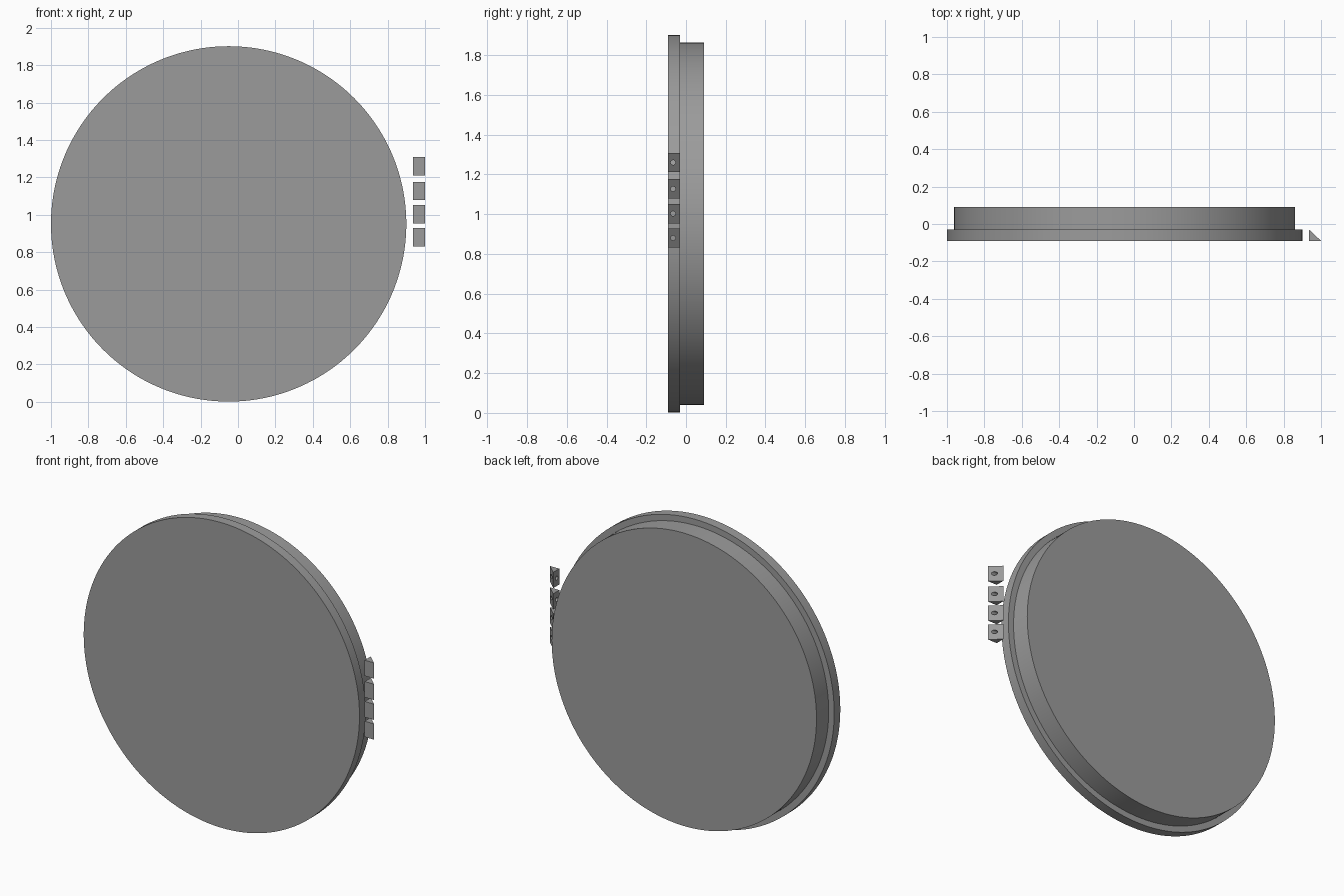
import bpy, math
from mathutils import Matrix

if "Cube" in bpy.data.objects:
    bpy.data.objects.remove(bpy.data.objects["Cube"])

grey = bpy.data.materials.new("mid grey")
grey.diffuse_color = (0.33, 0.33, 0.33, 1)
grey.use_nodes = True
grey.node_tree.nodes["Principled BSDF"].inputs["Base Color"].default_value = grey.diffuse_color

# Watch-style case: flange and thicker back, as one turned profile
CX, CZ, N = -0.05, 0.951, 192
profile = [(0.95, -0.09), (0.95, -0.03), (0.912, -0.03), (0.912, 0.09)]
verts, faces = [], []
for r, y in profile:
    for i in range(N):
        a = 2 * math.pi * i / N
        verts.append((CX + r * math.cos(a), y, CZ + r * math.sin(a)))
for k in range(len(profile) - 1):
    for i in range(N):
        j = (i + 1) % N
        faces.append((k * N + i, k * N + N + i, k * N + N + j, k * N + j))
faces.append(tuple(range(N)))
faces.append(tuple(reversed(range(3 * N, 4 * N))))


def make(name, verts, faces):
    mesh = bpy.data.meshes.new(name)
    mesh.from_pydata(verts, [], faces)
    mesh.materials.append(grey)
    ob = bpy.data.objects.new(name, mesh)
    bpy.context.collection.objects.link(ob)
    return ob


disc = make("stepped_disc", verts, faces)
bpy.context.view_layer.objects.active = disc
disc.select_set(True)
bpy.ops.object.shade_smooth_by_angle(angle=math.radians(30))
disc.select_set(False)

# Row of four wedge tabs, each drilled sideways
tri = [(0.936, -0.09), (1.0, -0.09), (0.936, -0.03)]
for n, zc in enumerate((0.88, 1.003, 1.127, 1.26)):
    h = 0.049
    v = [(x, y, zc + s * h) for s in (-1, 1) for x, y in tri]
    f = [(2, 1, 0), (3, 4, 5), (0, 1, 4, 3), (1, 2, 5, 4), (2, 0, 3, 5)]
    tab = make(f"wedge_tab_{n + 1}", v, f)

    # Hole cutter
    bpy.ops.mesh.primitive_cylinder_add(
        vertices=24, radius=0.012, depth=0.2,
        location=(0.968, -0.065, zc), rotation=(0, math.pi / 2, 0))
    cutter = bpy.context.object
    cutter.name = f"hole_cutter_{n + 1}"
    cutter.data.materials.append(grey)
    cutter.hide_render = True
    cutter.hide_set(True)
    mod = tab.modifiers.new("hole", 'BOOLEAN')
    mod.operation = 'DIFFERENCE'
    mod.solver = 'EXACT'
    mod.object = cutter
